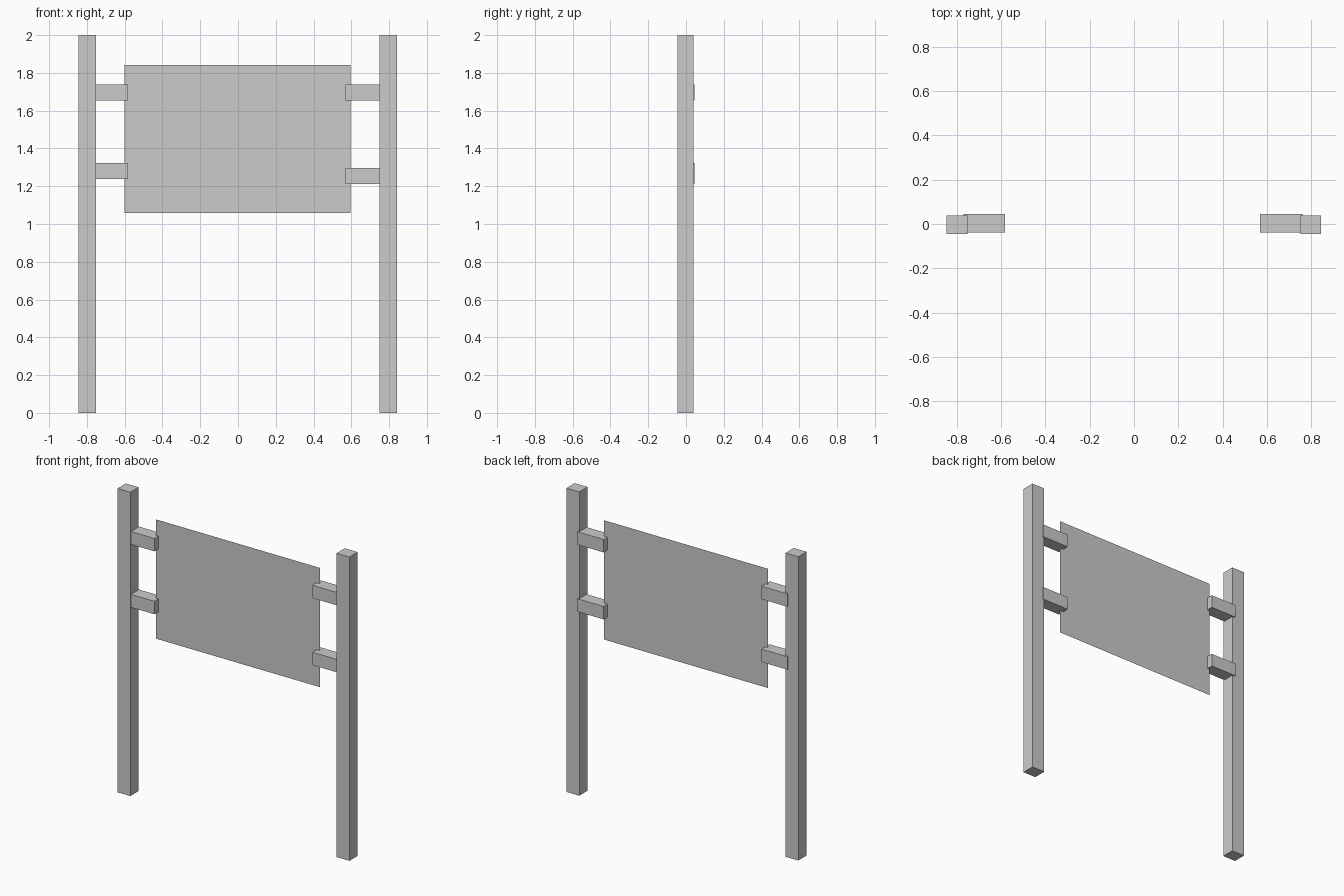
import bpy, bmesh

if "Cube" in bpy.data.objects:
    bpy.data.objects.remove(bpy.data.objects["Cube"])


def box(name, x, y, z):
    """Axis-aligned box from (min, max) ranges."""
    bm = bmesh.new()
    bmesh.ops.create_cube(bm, size=1)
    for v in bm.verts:
        for i, (lo, hi) in enumerate((x, y, z)):
            v.co[i] = hi if v.co[i] > 0 else lo
    return finish(name, bm)


def finish(name, bm):
    mesh = bpy.data.meshes.new(name)
    bm.to_mesh(mesh)
    bm.free()
    obj = bpy.data.objects.new(name, mesh)
    bpy.context.collection.objects.link(obj)
    return obj


# Upright posts
POST_Y = (-0.046, 0.039)
box("post_left", (-0.845, -0.752), POST_Y, (0, 2))
box("post_right", (0.75, 0.843), POST_Y, (0, 2))

# Short arms joining posts and panel, set slightly back
ARM_Y = (-0.038, 0.046)
sides = {
    "left": ((-0.77, -0.582), (1.653, 1.239)),
    "right": ((0.568, 0.76), (1.653, 1.212)),
}
for side, (x, heights) in sides.items():
    for level, z in zip(("upper", "lower"), heights):
        box(f"arm_{side}_{level}", x, ARM_Y, (z, z + 0.085))

# Thin sign panel: a single upright sheet
bm = bmesh.new()
corners = [(-0.6, 1.057), (0.595, 1.057), (0.595, 1.842), (-0.6, 1.842)]
bm.faces.new([bm.verts.new((x, 0.005, z)) for x, z in corners])
finish("sign_panel", bm)
